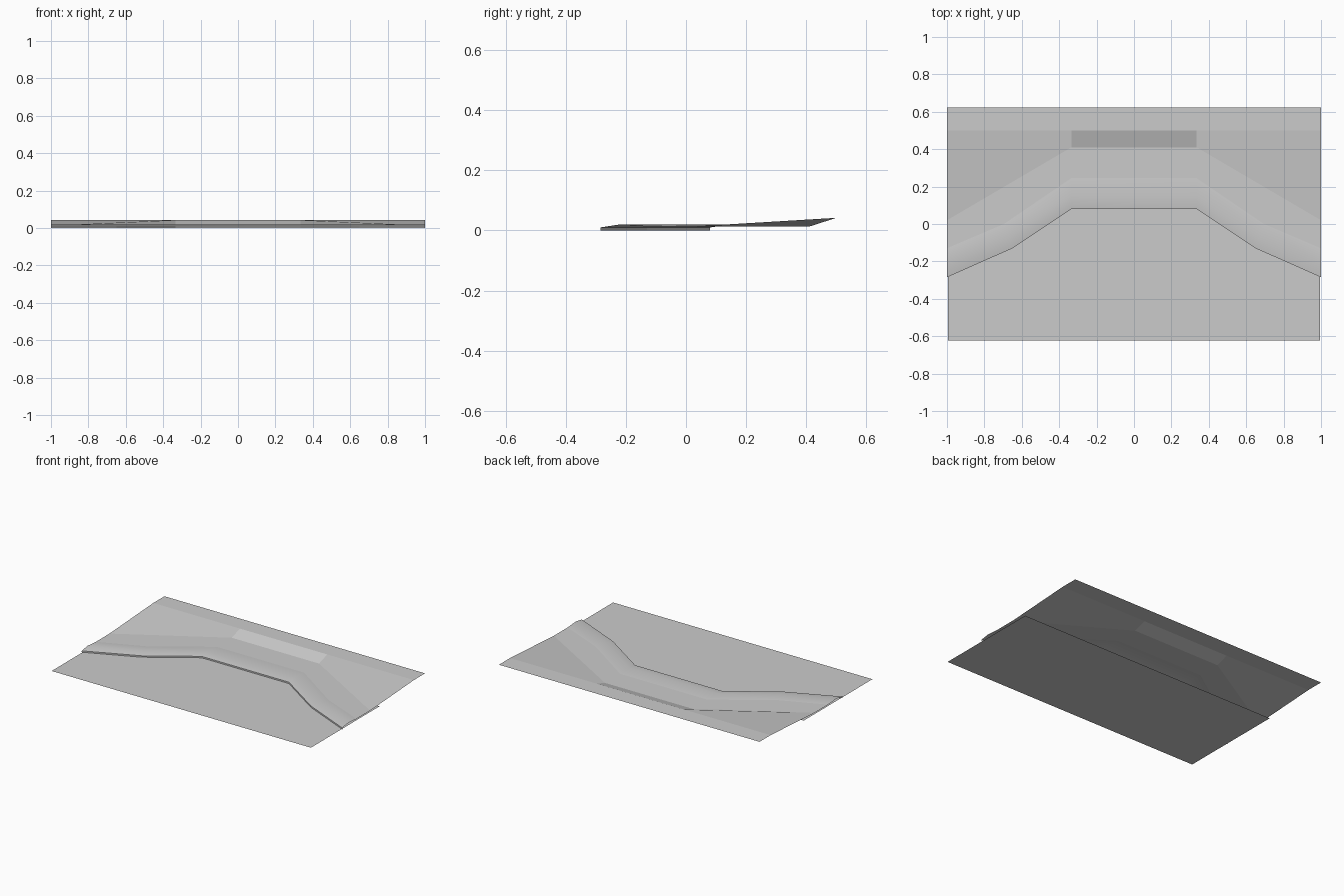
import bpy, bmesh

cube = bpy.data.objects.get("Cube")
if cube:
    bpy.data.objects.remove(cube, do_unlink=True)

grey = bpy.data.materials.new("plain_grey")
grey.use_nodes = True
colour = (0.6, 0.6, 0.6, 1)
grey.diffuse_color = colour
grey.node_tree.nodes["Principled BSDF"].inputs["Base Color"].default_value = colour

HALF_DEPTH = 0.622
PLAIN_Z, CREST_Z, LIP_Z, TOP_Z = 0.013, 0.02, 0.01, 0.042


def finish(bm, name):
    mesh = bpy.data.meshes.new(name)
    bm.to_mesh(mesh)
    bm.free()
    mesh.materials.append(grey)
    obj = bpy.data.objects.new(name, mesh)
    bpy.context.collection.objects.link(obj)
    return obj


def row(bm, points, z):
    """Vertex row from the +x end to the middle, mirrored to the -x end."""
    full = list(points) + [(-x, y) for x, y in reversed(points)]
    return [bm.verts.new((x, y, z)) for x, y in full]


def face(bm, verts, smooth=False):
    """Face turned upward, or to the front when it is upright."""
    f = bm.faces.new(verts)
    f.normal_update()
    if f.normal.z < -0.001 or (abs(f.normal.z) < 0.001 and f.normal.y > 0):
        f.normal_flip()
    f.smooth = smooth
    return f


def strip(bm, a, b, smooth=False):
    for i in range(len(a) - 1):
        face(bm, (a[i], a[i + 1], b[i + 1], b[i]), smooth)


# Flat water sheet running under the shore
bm = bmesh.new()
face(bm, [bm.verts.new((x, y, 0)) for x, y in
          ((-0.995, -HALF_DEPTH), (0.995, -HALF_DEPTH), (0.995, 0.13), (-0.995, 0.13))])
finish(bm, "water_sheet")

# Shore: upright lip, rounded bank, low plain, slopes and upper terrace
bm = bmesh.new()
shoreline = [(1, -0.285), (0.65, -0.13), (0.335, 0.08)]
foot = row(bm, shoreline, 0)
lip = row(bm, shoreline, LIP_Z)
crest = row(bm, [(1, -0.22), (0.67, -0.075), (0.335, 0.15)], CREST_Z)
back = row(bm, [(1, -0.13), (0.695, 0.0), (0.335, 0.245)], PLAIN_Z)
crease = row(bm, [(1, 0.02), (0.335, 0.41)], PLAIN_Z)
brow = row(bm, [(1, 0.5), (0.335, 0.5)], TOP_Z)
rear = row(bm, [(1, HALF_DEPTH), (0.335, HALF_DEPTH)], TOP_Z)

strip(bm, foot, lip)
strip(bm, lip, crest, smooth=True)
strip(bm, crest, back, smooth=True)

# Plain between bank and slopes
face(bm, back[:3] + [crease[1], crease[0]])
face(bm, [back[2], back[3], crease[2], crease[1]])
face(bm, back[3:] + [crease[3], crease[2]])

# Twisted side slopes and steep middle slope
face(bm, [crease[0], crease[1], brow[1], brow[0]])
face(bm, [crease[1], crease[2], brow[2], brow[1]])
face(bm, [crease[3], crease[2], brow[2], brow[3]])
strip(bm, brow, rear)

# Keep the lip crisp
for line in (lip, back):
    for a, b in zip(line, line[1:]):
        bm.edges.get((a, b)).smooth = False
finish(bm, "shore_land")
